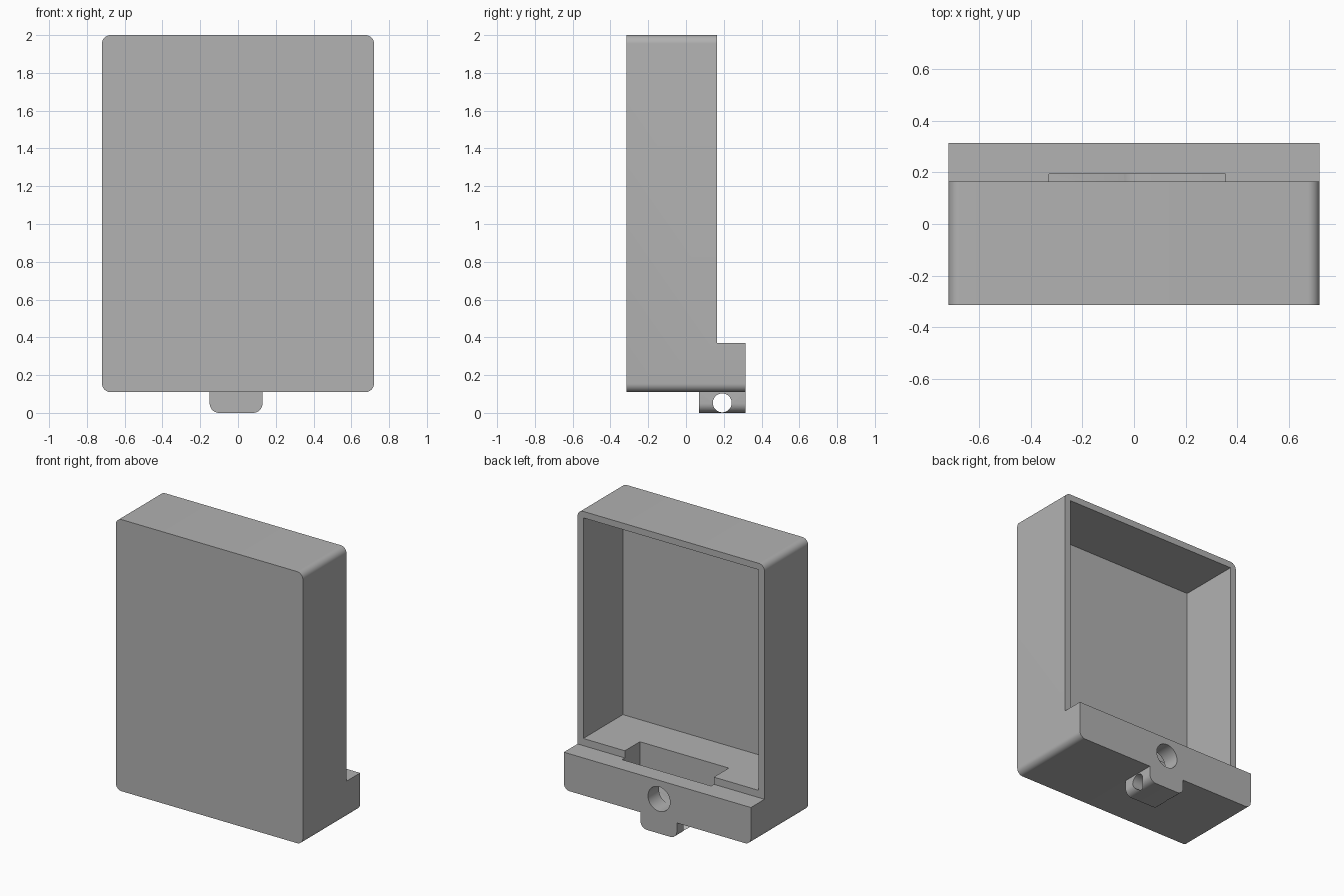
import bpy, bmesh, math
from mathutils import Vector, Matrix

default = bpy.data.objects.get("Cube")
if default:
    bpy.data.objects.remove(default, do_unlink=True)

grey = bpy.data.materials.new("light grey plastic")
grey.use_nodes = True
COLOUR = (0.445, 0.445, 0.445, 1)
grey.diffuse_color = COLOUR
grey.node_tree.nodes["Principled BSDF"].inputs["Base Color"].default_value = COLOUR


def finish(name, bm):
    bmesh.ops.recalc_face_normals(bm, faces=bm.faces[:])
    mesh = bpy.data.meshes.new(name)
    bm.to_mesh(mesh)
    bm.free()
    mesh.materials.append(grey)
    obj = bpy.data.objects.new(name, mesh)
    bpy.context.collection.objects.link(obj)
    return obj


def prism(name, x, y, z, radius=0, round_top=True):
    """Box from x, y, z ranges, with corners rounded in the front outline."""
    bm = bmesh.new()
    bmesh.ops.create_cube(bm, size=1)
    for v in bm.verts:
        v.co = Vector([r[0] if c < 0 else r[1] for c, r in zip(v.co, (x, y, z))])
    if radius:
        middle = sum(z) / 2
        edges = [e for e in bm.edges
                 if abs(e.verts[0].co.y - e.verts[1].co.y) > 0.01
                 and (round_top or e.verts[0].co.z < middle)]
        bmesh.ops.bevel(bm, geom=edges, offset=radius, offset_type='OFFSET',
                        segments=8, profile=0.5, affect='EDGES')
    return finish(name, bm)


def rod(name, centre, radius, length, axis):
    bm = bmesh.new()
    turn = Matrix.Rotation(math.pi / 2, 4, 'Y' if axis == 'X' else 'X')
    bmesh.ops.create_cone(bm, cap_ends=True, segments=48, radius1=radius,
                          radius2=radius, depth=length,
                          matrix=Matrix.Translation(centre) @ turn)
    return finish(name, bm)


def cut(target, cutter):
    cutter.hide_render = True
    mod = target.modifiers.new("cut", 'BOOLEAN')
    mod.operation = 'DIFFERENCE'
    mod.solver = 'EXACT'
    mod.object = cutter
    select(target)
    bpy.ops.object.modifier_apply(modifier=mod.name)
    bpy.data.objects.remove(cutter, do_unlink=True)


def select(obj):
    bpy.ops.object.select_all(action='DESELECT')
    obj.select_set(True)
    bpy.context.view_layer.objects.active = obj


# Housing: rounded slab, stepped back above the foot
housing = prism("housing", (-0.72, 0.72), (-0.315, 0.315), (0.11, 2.0), 0.045)
cut(housing, prism("step_cutter", (-1, 1), (0.165, 0.5), (0.37, 2.2)))

# Open tray in the back, pocket in its floor, and screw hole into the pocket
cut(housing, prism("tray_cutter", (-0.675, 0.675), (-0.27, 0.4), (0.42, 1.955)))
cut(housing, prism("pocket_cutter", (-0.33, 0.355), (0.0, 0.195), (0.16, 0.6)))
cut(housing, rod("hole_cutter", (-0.013, 0.28, 0.24), 0.085, 0.24, 'Y'))

# Lug under the foot with a cross hole that breaks into its rounded edges
lug = prism("hanging_lug", (-0.15, 0.13), (0.07, 0.315), (0.0, 0.11), 0.05, False)
cut(lug, rod("lug_hole_cutter", (0, 0.192, 0.053), 0.05, 1, 'X'))

for part in (housing, lug):
    select(part)
    bpy.ops.object.shade_smooth_by_angle(angle=math.radians(30))
